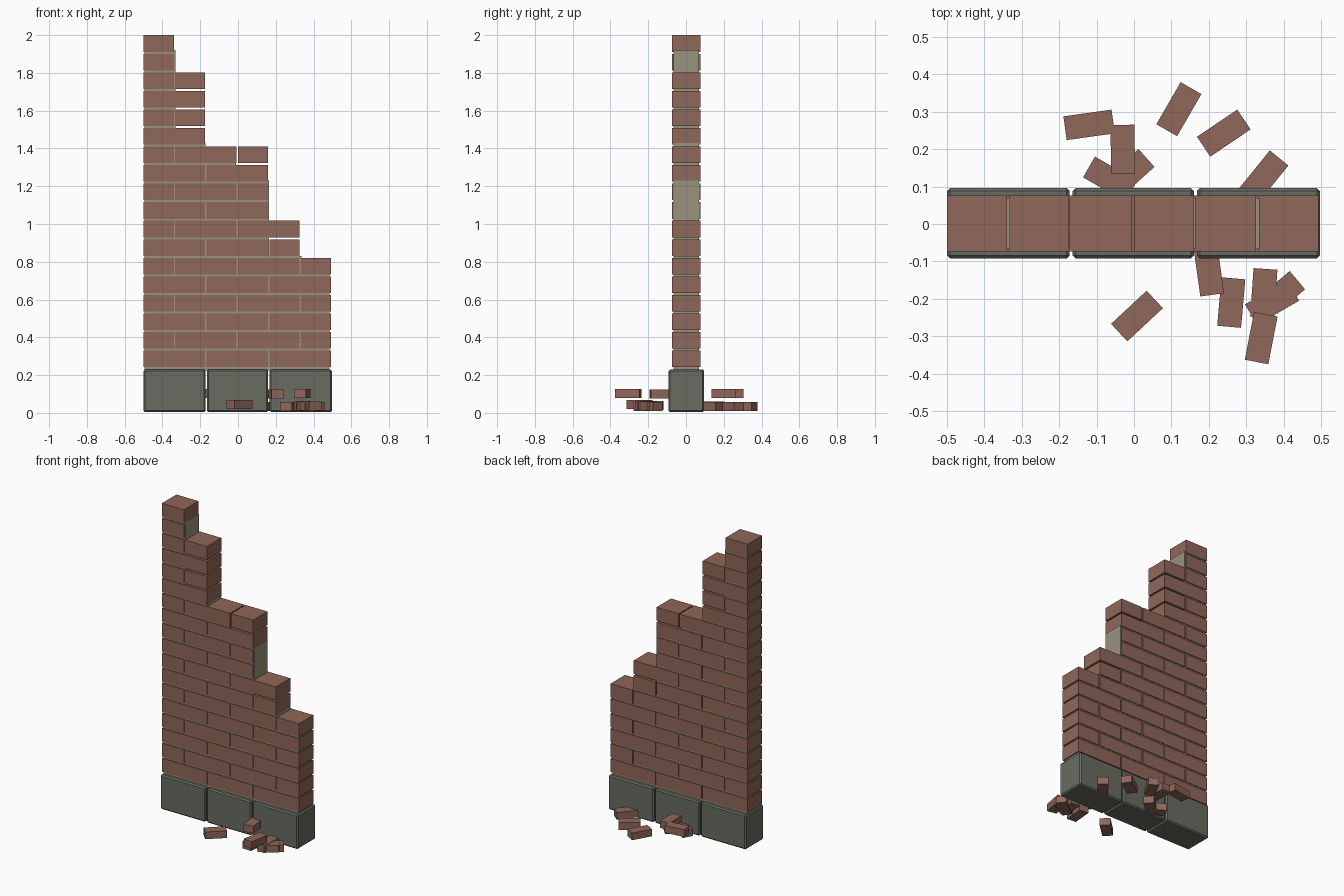
import bpy, bmesh, math
from mathutils import Matrix

cube = bpy.data.objects.get("Cube")
if cube:
    bpy.data.objects.remove(cube, do_unlink=True)


def material(name, color):
    m = bpy.data.materials.new(name)
    m.use_nodes = True
    m.diffuse_color = (*color, 1)
    m.node_tree.nodes["Principled BSDF"].inputs["Base Color"].default_value = (*color, 1)
    return m


BRICK = material("brick red", (0.28, 0.135, 0.1))
MORTAR = material("mortar beige", (0.32, 0.29, 0.215))
STONE = material("stone grey", (0.14, 0.15, 0.12))


def box(bm, x, y, z, turn=0):
    """Add a box spanning the three (low, high) ranges, turned about z."""
    pos = Matrix.Translation([(r[0] + r[1]) / 2 for r in (x, y, z)])
    size = Matrix.Diagonal([r[1] - r[0] for r in (x, y, z)] + [1])
    rot = Matrix.Rotation(math.radians(turn), 4, 'Z')
    bmesh.ops.create_cube(bm, size=1, matrix=pos @ rot @ size)


def finish(bm, name, mat):
    mesh = bpy.data.meshes.new(name)
    bm.to_mesh(mesh)
    bm.free()
    mesh.materials.append(mat)
    obj = bpy.data.objects.new(name, mesh)
    bpy.context.collection.objects.link(obj)
    return obj


# Foundation: three chamfered stone blocks
for i, (x0, x1) in enumerate([(-0.5, -0.172), (-0.164, 0.16), (0.168, 0.497)]):
    bm = bmesh.new()
    box(bm, (x0, x1), (-0.092, 0.096), (0.004, 0.23))
    block = finish(bm, f"foundation_block_{i + 1}", STONE)
    bevel = block.modifiers.new("chamfer", 'BEVEL')
    bevel.width = 0.008
    bevel.segments = 1

# Brick courses in running bond, stepping down to the right
PITCH, HEIGHT, BASE = 0.0982, 0.088, 0.242
ENDS = [0.5] * 6 + [0.333] * 2 + [0.167] * 4 + [-0.167] * 4 + [-0.333] * 2
for row, end in enumerate(ENDS):
    bm = bmesh.new()
    z = BASE + row * PITCH
    joints = [-0.5, -0.333, 0, 0.333, 0.5] if row % 2 else [-0.5, -0.167, 0.167, 0.5]
    for a, b in zip(joints, joints[1:]):
        if a < end - 0.01:
            box(bm, (a, min(b, end) - 0.007), (-0.073, 0.076), (z, z + HEIGHT))
    finish(bm, f"brick_course_{row + 1}", BRICK)

# Mortar core, stepped like the courses and slightly recessed
bm = bmesh.new()
low = 0.225
for right, top in [(0.485, 0.735), (0.335, 0.83), (0.165, 1.23),
                   (-0.01, 1.325), (-0.172, 1.43), (-0.332, 1.92)]:
    box(bm, (-0.494, right), (-0.067, 0.07), (low, top))
    low = top
finish(bm, "mortar_core", MORTAR)

# Fallen bricks: x, y, base height, turn
FALLEN = [
    (-0.12, 0.265, 0.08, 8), (-0.03, 0.2, 0.08, 91),
    (-0.064, 0.12, 0.01, -30), (-0.015, 0.133, 0.012, 42),
    (0.12, 0.307, 0.01, 60), (0.24, 0.243, 0.01, 34),
    (0.347, 0.126, 0.01, 51), (0.008, -0.246, 0.02, 43),
    (0.2, -0.125, 0.077, 98), (0.26, -0.21, 0.01, 85),
    (0.347, -0.185, 0.016, 86), (0.369, -0.21, 0.013, 30),
    (0.387, -0.192, 0.01, 40), (0.34, -0.305, 0.08, 79),
]
for i, (x, y, z, turn) in enumerate(FALLEN):
    bm = bmesh.new()
    box(bm, (x - 0.065, x + 0.065), (y - 0.032, y + 0.032), (z, z + 0.047), turn)
    finish(bm, f"fallen_brick_{i + 1}", BRICK)
